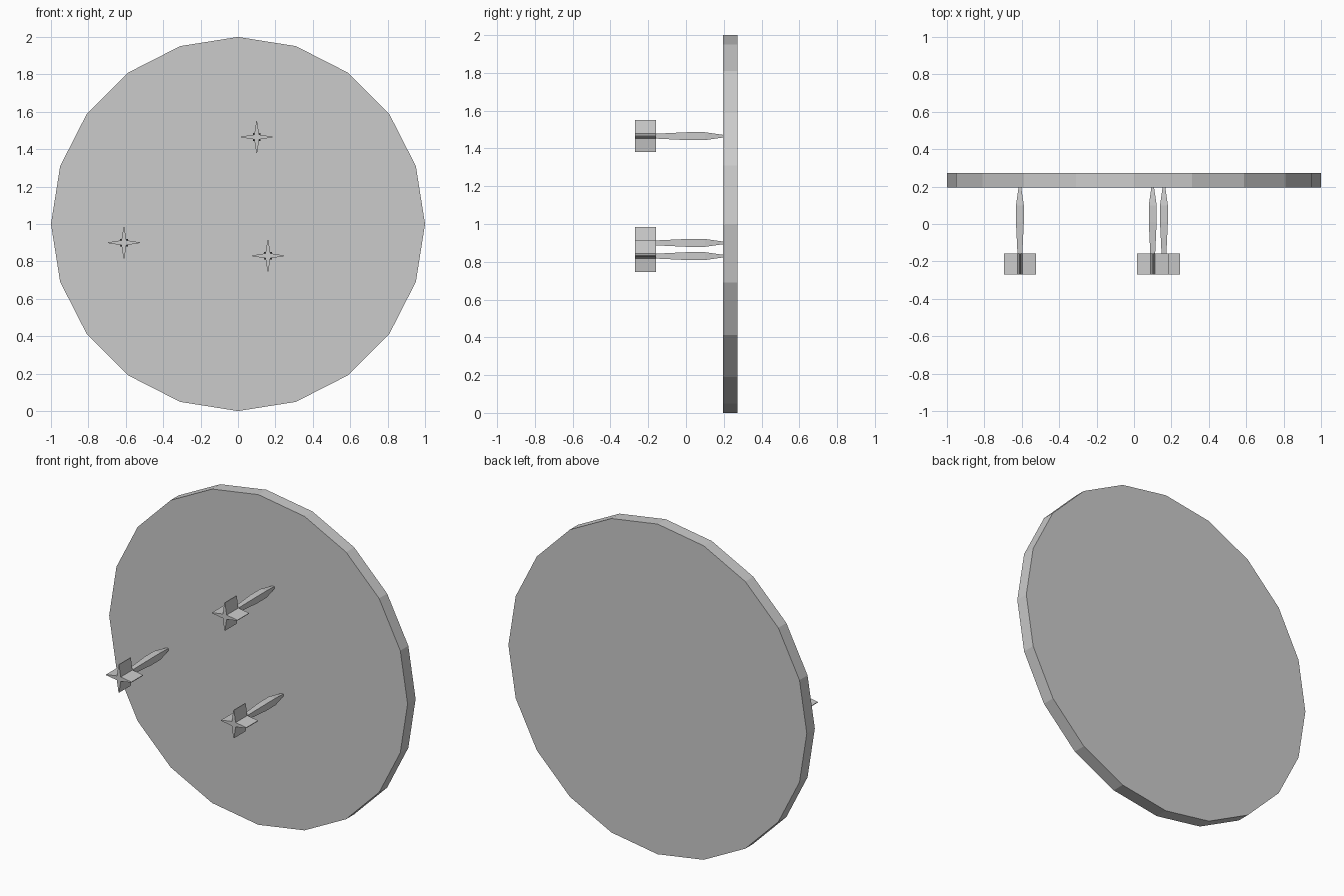
import bpy, bmesh, math

if "Cube" in bpy.data.objects:
    bpy.data.objects.remove(bpy.data.objects["Cube"])


def loft(name, rings):
    """Skin closed rings of (x, y, z) points and cap both ends."""
    bm = bmesh.new()
    rows = [[bm.verts.new(p) for p in ring] for ring in rings]
    n = len(rows[0])
    for a, b in zip(rows, rows[1:]):
        for i in range(n):
            j = (i + 1) % n
            bm.faces.new((a[i], a[j], b[j], b[i]))
    bm.faces.new(rows[0])
    bm.faces.new(rows[-1])
    bmesh.ops.recalc_face_normals(bm, faces=bm.faces)
    mesh = bpy.data.meshes.new(name)
    bm.to_mesh(mesh)
    bm.free()
    obj = bpy.data.objects.new(name, mesh)
    bpy.context.collection.objects.link(obj)
    return obj


def square(y, r):
    return [(sx * r, y, sz * r) for sx, sz in ((1, 1), (-1, 1), (-1, -1), (1, -1))]


def star(y, tip=0.085, blunt=0.002, inner=0.013):
    pts = []
    for k in range(4):
        c, s = round(math.cos(k * math.pi / 2)), round(math.sin(k * math.pi / 2))
        for u, v in ((tip, -blunt), (tip, blunt), (inner, inner)):
            pts.append((u * c - v * s, y, u * s + v * c))
    return pts


# Round board, 20 sides
def circle(y):
    return [(math.cos(i * math.pi / 10), y, 1 + math.sin(i * math.pi / 10)) for i in range(20)]


loft("board", [circle(0.195), circle(0.272)])

# Darts: square tapered shaft plus four-vaned flight
for i, (x, z) in enumerate(((0.10, 1.465), (-0.61, 0.90), (0.16, 0.83)), 1):
    shaft = loft(f"dart_shaft_{i}", [square(-0.16, 0.013), square(0.01, 0.021),
                                     square(0.10, 0.021), square(0.197, 0.007)])
    flight = loft(f"dart_flight_{i}", [star(-0.27), star(-0.158)])
    for part in (shaft, flight):
        part.location = (x, 0, z)
